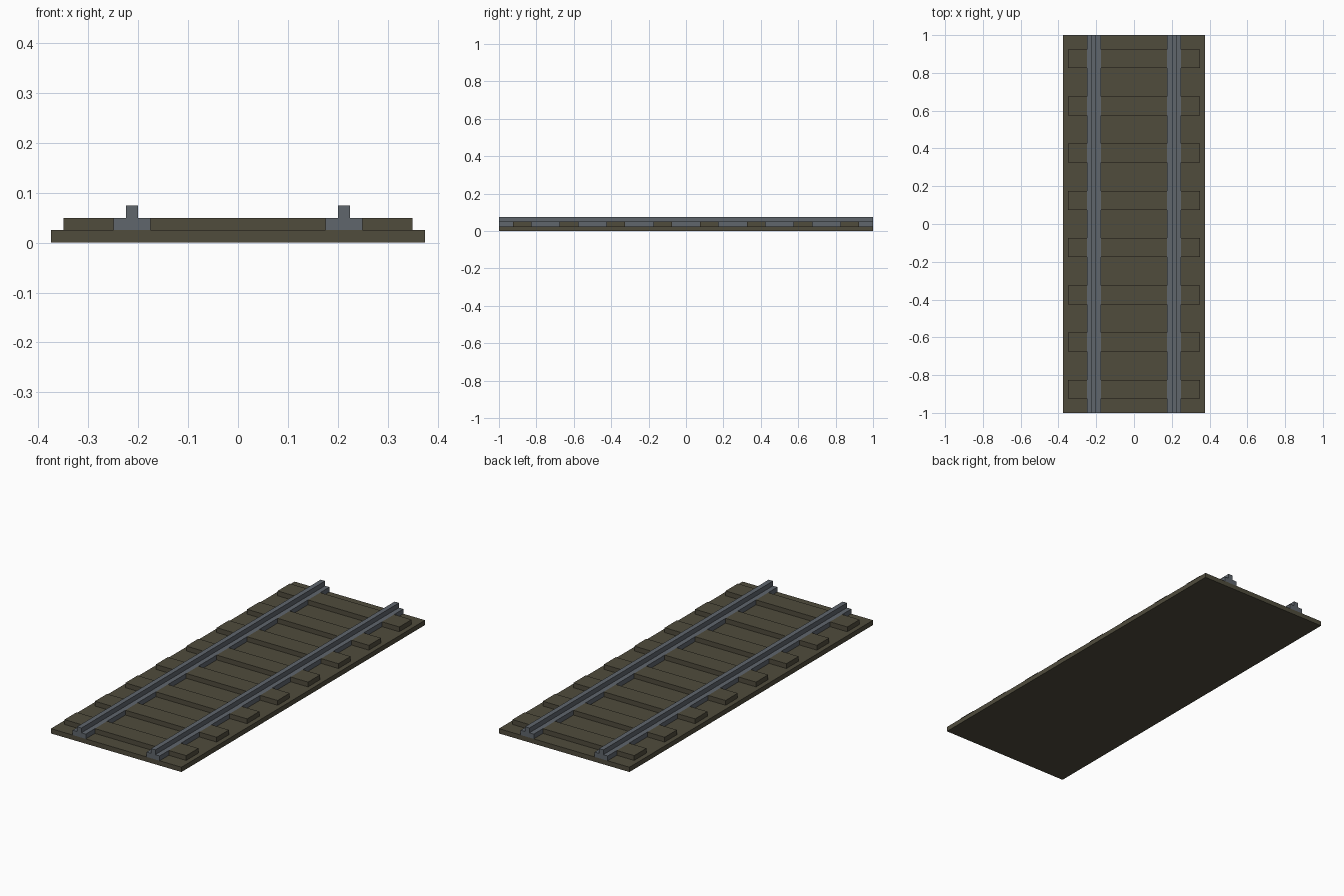
import bpy, bmesh
from mathutils import Matrix, Vector

if "Cube" in bpy.data.objects:
    bpy.data.objects.remove(bpy.data.objects["Cube"])


def material(name, rgb):
    m = bpy.data.materials.new(name)
    m.diffuse_color = (*rgb, 1.0)
    m.use_nodes = True
    m.node_tree.nodes["Principled BSDF"].inputs["Base Color"].default_value = m.diffuse_color
    return m


brown = material("dark_brown", (0.080, 0.072, 0.046))
steel = material("steel_grey", (0.115, 0.132, 0.152))


def boxes(name, bounds, mat):
    """One object made of axis-aligned boxes given as (x0, x1, y0, y1, z0, z1)."""
    bm = bmesh.new()
    for x0, x1, y0, y1, z0, z1 in bounds:
        centre = Vector((x0 + x1, y0 + y1, z0 + z1)) / 2
        size = Matrix.Diagonal((x1 - x0, y1 - y0, z1 - z0, 1))
        bmesh.ops.create_cube(bm, size=1, matrix=Matrix.Translation(centre) @ size)
    return finish(name, bm, mat)


def finish(name, bm, mat):
    me = bpy.data.meshes.new(name)
    bm.to_mesh(me)
    bm.free()
    me.materials.append(mat)
    ob = bpy.data.objects.new(name, me)
    bpy.context.collection.objects.link(ob)
    return ob


# Base slab
boxes("track_bed", [(-0.375, 0.375, -1, 1, 0, 0.025)], brown)

# Sleepers, split where the rail feet sit flush between them
for i in range(8):
    y = -0.875 + 0.25 * i
    boxes(f"sleeper_{i + 1}",
          [(x0, x1, y - 0.05, y + 0.05, 0.025, 0.05)
           for x0, x1 in ((-0.35, -0.25), (-0.175, 0.175), (0.25, 0.35))], brown)

# Rails: stepped profile (wide foot, narrow head) extruded along y
half = [(0.0375, 0.025), (0.0375, 0.05), (0.0125, 0.05), (0.0125, 0.075)]
profile = half + [(-x, z) for x, z in reversed(half)]
for name, cx in (("left_rail", -0.2125), ("right_rail", 0.2125)):
    bm = bmesh.new()
    face = bm.faces.new([bm.verts.new((cx + x, -1, z)) for x, z in profile])
    ext = bmesh.ops.extrude_face_region(bm, geom=[face], use_keep_orig=True)
    bmesh.ops.translate(bm, vec=(0, 2, 0),
                        verts=[g for g in ext["geom"] if isinstance(g, bmesh.types.BMVert)])
    bmesh.ops.recalc_face_normals(bm, faces=bm.faces[:])
    finish(name, bm, steel)
